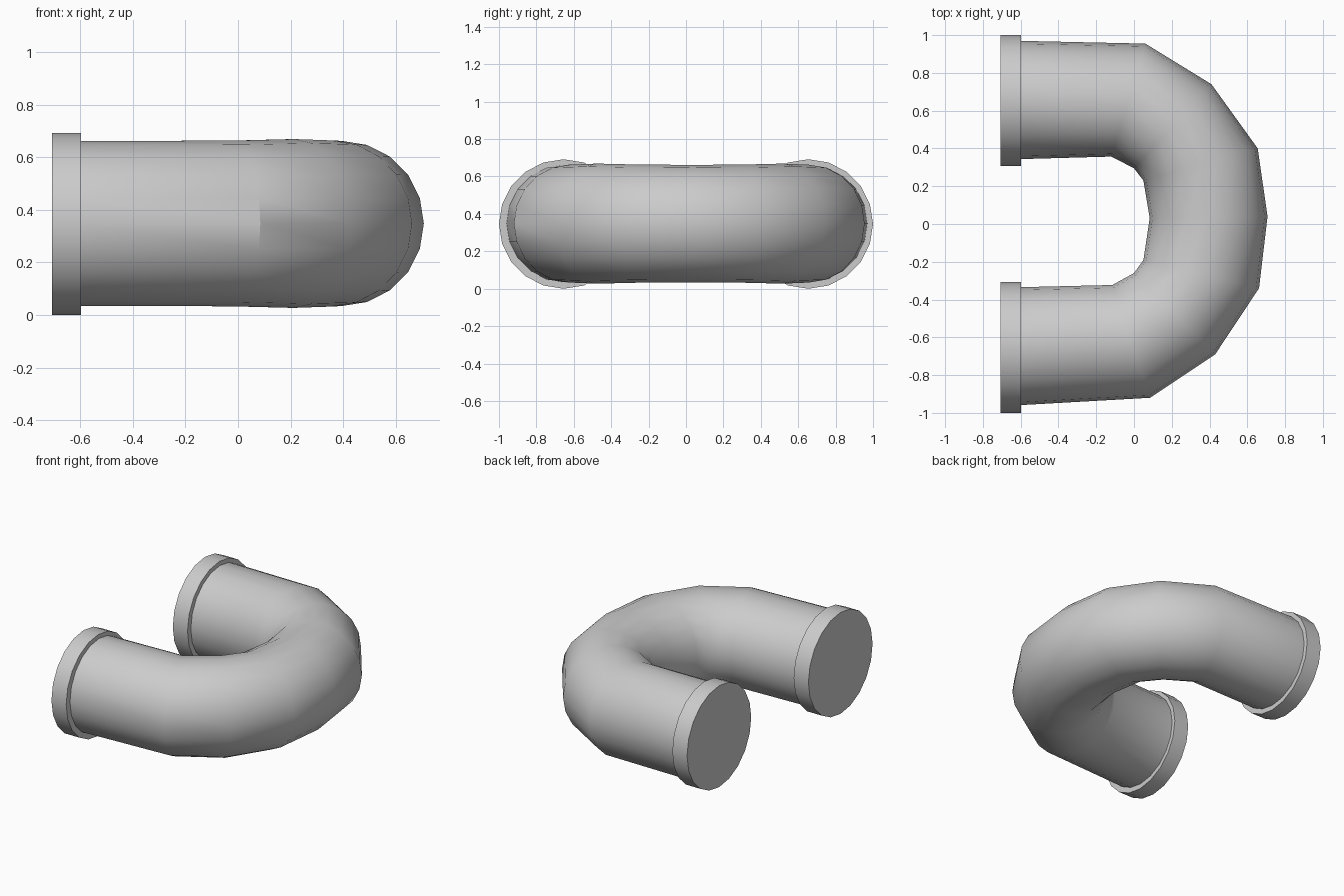
import bpy, bmesh, math
from mathutils import Vector

if "Cube" in bpy.data.objects:
    bpy.data.objects.remove(bpy.data.objects["Cube"])

SIDES = 20
ZC = 0.348


def loft(name, rings):
    """Skin elliptical rings given as (outer xy, inner xy, half height)."""
    bm = bmesh.new()
    loops = []
    for outer, inner, h in rings:
        o, i = Vector((*outer, ZC)), Vector((*inner, ZC))
        c, r = (o + i) / 2, (o - i) / 2
        loops.append([bm.verts.new(c + r * math.cos(a) + Vector((0, 0, h * math.sin(a))))
                      for a in (2 * math.pi * k / SIDES for k in range(SIDES))])
    for a, b in zip(loops, loops[1:]):
        for k in range(SIDES):
            n = (k + 1) % SIDES
            bm.faces.new((a[k], a[n], b[n], b[k]))
    bm.faces.new(loops[0])
    bm.faces.new(loops[-1])
    bmesh.ops.recalc_face_normals(bm, faces=bm.faces)
    mesh = bpy.data.meshes.new(name)
    bm.to_mesh(mesh)
    bm.free()
    ob = bpy.data.objects.new(name, mesh)
    bpy.context.collection.objects.link(ob)
    bpy.ops.object.select_all(action='DESELECT')
    ob.select_set(True)
    bpy.context.view_layer.objects.active = ob
    bpy.ops.object.shade_smooth_by_angle(angle=math.radians(30))
    return ob


# U-shaped pipe, slightly irregular bend
loft("pipe_bend", [
    ((-0.62, 0.97), (-0.62, 0.343), 0.314),
    ((0.06, 0.955), (-0.12, 0.357), 0.315),
    ((0.41, 0.74), (0.0, 0.295), 0.321),
    ((0.655, 0.40), (0.05, 0.23), 0.316),
    ((0.707, 0.04), (0.083, 0.03), 0.314),
    ((0.662, -0.34), (0.05, -0.19), 0.316),
    ((0.43, -0.69), (0.0, -0.26), 0.321),
    ((0.085, -0.92), (-0.115, -0.323), 0.315),
    ((-0.62, -0.96), (-0.62, -0.335), 0.314),
])

# Collars capping both open ends
for side, label in ((1, "back"), (-1, "front")):
    loft("collar_" + label, [
        ((x, side * 1.0), (x, side * 0.308), ZC - 0.002) for x in (-0.708, -0.597)
    ]).location.z = -0.002
